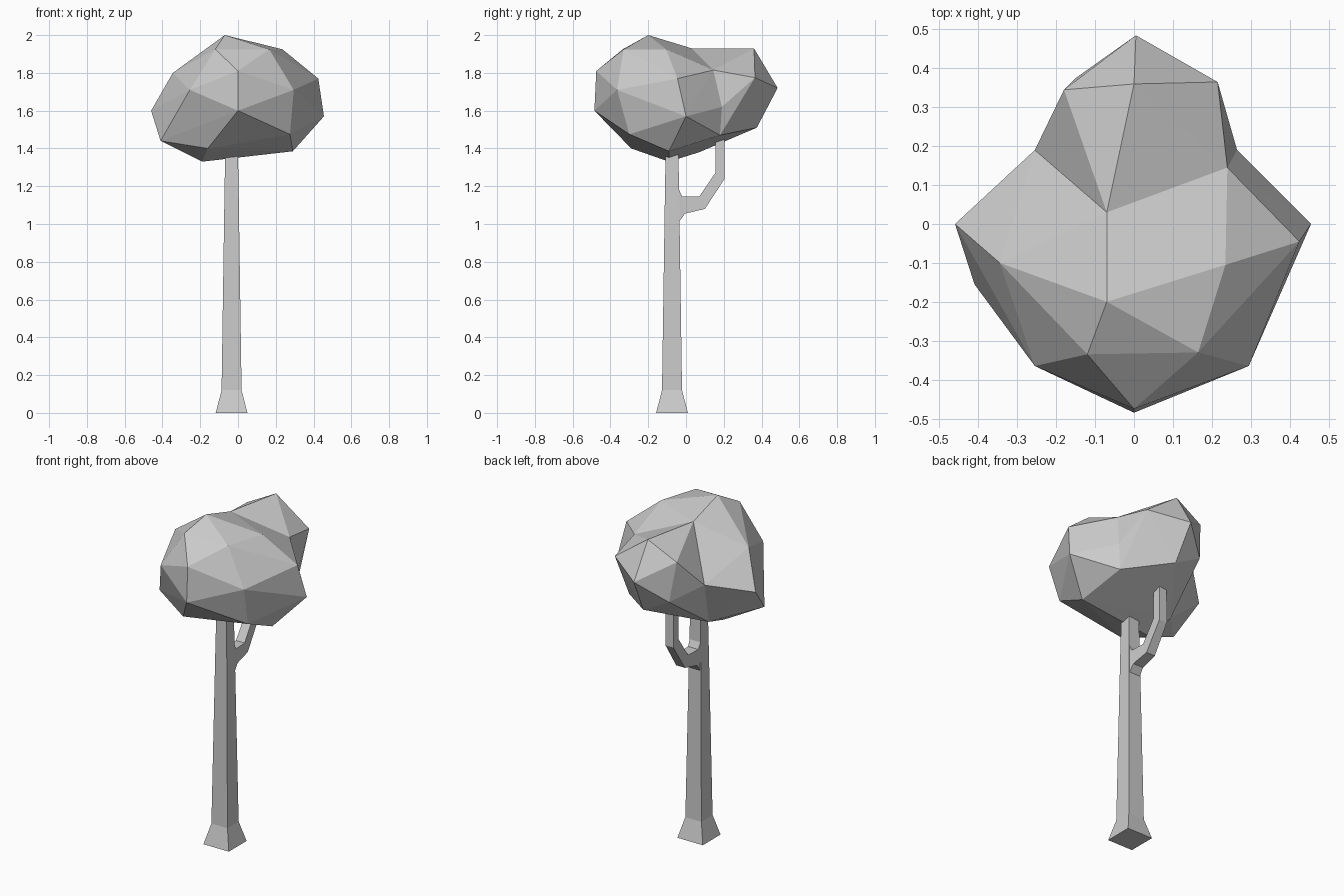
import bpy
import bmesh

default_cube = bpy.data.objects.get("Cube")
if default_cube:
    bpy.data.objects.remove(default_cube, do_unlink=True)


def make_material(name, colour):
    material = bpy.data.materials.new(name)
    material.use_nodes = True
    material.diffuse_color = colour
    for node in material.node_tree.nodes:
        if node.type == "BSDF_PRINCIPLED":
            node.inputs["Base Color"].default_value = colour
    return material


grey = make_material("plain grey", (0.6, 0.6, 0.6, 1.0))


def add_object(name, bm):
    bmesh.ops.recalc_face_normals(bm, faces=bm.faces[:])
    mesh = bpy.data.meshes.new(name)
    bm.to_mesh(mesh)
    bm.free()
    mesh.materials.append(grey)
    obj = bpy.data.objects.new(name, mesh)
    bpy.context.collection.objects.link(obj)
    return obj


def add_lobe(bm, points, rim):
    """Wrap points and rim in a faceted hull, left open across the rim."""
    outer = [bm.verts.new(p) for p in points]
    seam = [bm.verts.new(p) for p in rim]
    result = bmesh.ops.convex_hull(bm, input=outer + seam)
    hull = [g for g in result["geom"] if isinstance(g, bmesh.types.BMFace)]
    caps = [f for f in hull if all(v in seam for v in f.verts)]
    bmesh.ops.delete(bm, geom=caps, context="FACES")
    loose = [v for v in bm.verts if not v.link_faces]
    bmesh.ops.delete(bm, geom=loose, context="VERTS")


def add_limb(name, centre_x, sections):
    """Loft four-sided sections: (front y, front z), (back y, back z), half width."""
    bm = bmesh.new()
    rings = []
    for (ya, za), (yb, zb), half in sections:
        corners = [(-half, ya, za), (half, ya, za), (half, yb, zb), (-half, yb, zb)]
        rings.append([bm.verts.new((centre_x + x, y, z)) for x, y, z in corners])
    for low, high in zip(rings, rings[1:]):
        for i in range(4):
            j = (i + 1) % 4
            bm.faces.new((low[i], low[j], high[j], high[i]))
    bm.faces.new(rings[0])
    bm.faces.new(rings[-1])
    return add_object(name, bm)


# Seam where the two foliage lobes meet
rim = [(-0.07, 0.03, 1.93), (0.24, 0.145, 1.815), (0.265, 0.19, 1.62),
       (0.25, 0.18, 1.47), (-0.2, 0.07, 1.38), (-0.255, 0.19, 1.66)]

# Large front lobe, listed from the top down
front_points = [
    (-0.07, -0.2, 2), (0.235, -0.105, 1.925), (0.165, -0.33, 1.925),
    (-0.12, -0.335, 1.925), (-0.345, -0.1, 1.8), (0, -0.475, 1.81),
    (0.425, -0.045, 1.77), (0.295, -0.365, 1.71), (-0.255, -0.365, 1.71),
    (0.455, 0, 1.57), (0, -0.485, 1.6), (-0.46, 0, 1.6),
    (0.275, -0.3, 1.475), (-0.41, -0.155, 1.44), (-0.16, -0.29, 1.4),
    (0.29, -0.09, 1.385), (-0.19, -0.09, 1.33),
]

# Smaller back lobe
back_points = [
    (0, 0.36, 1.93), (0.215, 0.365, 1.775), (-0.18, 0.345, 1.835),
    (0.005, 0.485, 1.72), (-0.15, 0.375, 1.6), (0.02, 0.375, 1.51),
]

# Foliage: both lobes welded along the seam
crown = bmesh.new()
add_lobe(crown, front_points, rim)
add_lobe(crown, back_points, rim)
bmesh.ops.remove_doubles(crown, verts=crown.verts[:], dist=0.001)
bmesh.ops.holes_fill(crown, edges=[e for e in crown.edges if e.is_boundary], sides=0)
add_object("foliage", crown)

# Trunk: square, flared at the foot and tapering upwards
trunk_x, trunk_y = -0.034, -0.074
trunk_sections = []
for z, half in [(0, 0.084), (0.12, 0.053), (1, 0.04), (1.2, 0.037), (1.42, 0.033)]:
    trunk_sections.append(((trunk_y - half, z), (trunk_y + half, z), half))
add_limb("trunk", trunk_x, trunk_sections)

# Branch: leaves the back of the trunk and bends upwards into the foliage
add_limb("branch", trunk_x, [
    ((-0.045, 1.2), (-0.045, 1.0), 0.037),
    ((-0.02, 1.145), (-0.005, 1.055), 0.034),
    ((0.07, 1.145), (0.1, 1.08), 0.029),
    ((0.155, 1.27), (0.205, 1.24), 0.026),
    ((0.155, 1.52), (0.205, 1.52), 0.025),
])
